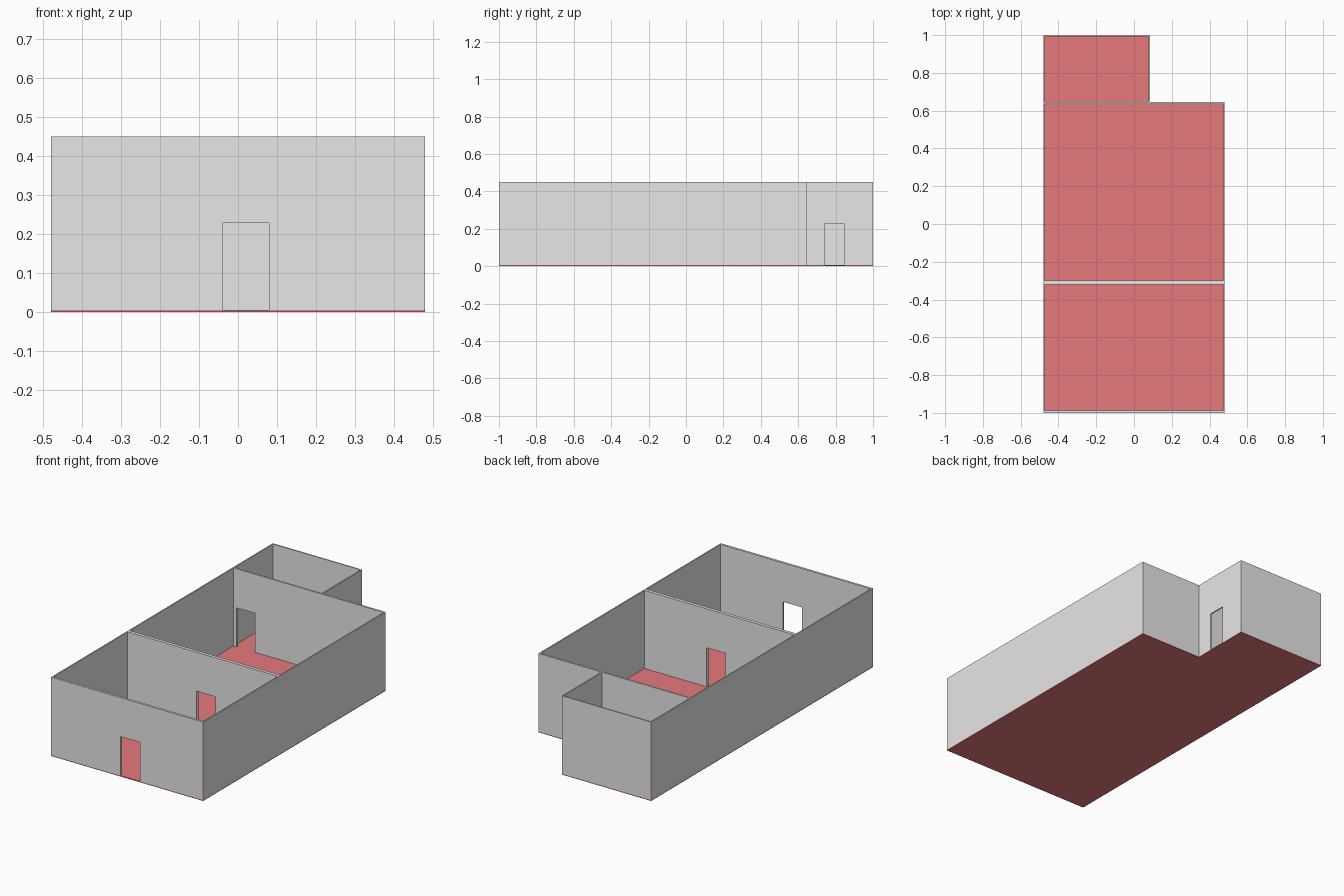
import bpy
import bmesh
from mathutils import Vector

cube = bpy.data.objects.get("Cube")
if cube:
    bpy.data.objects.remove(cube, do_unlink=True)


def make_material(name, rgb):
    mat = bpy.data.materials.new(name)
    mat.use_nodes = True
    mat.diffuse_color = (*rgb, 1)
    mat.node_tree.nodes["Principled BSDF"].inputs["Base Color"].default_value = (*rgb, 1)
    return mat


GREY = make_material("plaster grey", (0.8, 0.8, 0.8))
RED = make_material("floor red", (0.9, 0.22, 0.23))

# Overall plan
LEFT, RIGHT = 0.48, -0.48      # outer faces of the side walls
FRONT, BACK = -1.0, 1.0
MAIN_BACK = 0.646              # back of the two main rooms
ANNEX = 0.084                  # outer face of the annex side wall
FLOOR, TOP, DOOR_TOP = 0.005, 0.45, 0.228
THIN = 0.007


def extrude_outline(name, points, offset, mat):
    """Flat outline pushed along an offset into a solid."""
    bm = bmesh.new()
    face = bm.faces.new([bm.verts.new(p) for p in points])
    geom = bmesh.ops.extrude_face_region(bm, geom=[face])["geom"]
    verts = [v for v in geom if isinstance(v, bmesh.types.BMVert)]
    bmesh.ops.translate(bm, verts=verts, vec=Vector(offset))
    bmesh.ops.recalc_face_normals(bm, faces=bm.faces)
    mesh = bpy.data.meshes.new(name)
    bm.to_mesh(mesh)
    bm.free()
    mesh.materials.append(mat)
    obj = bpy.data.objects.new(name, mesh)
    bpy.context.collection.objects.link(obj)
    return obj


def wall(name, along, start, end, near, thick, door=None):
    """Upright wall running along x or y, with an optional doorway."""
    outline = [(start, FLOOR)]
    if door:
        a, b = door
        outline += [(a, FLOOR), (a, DOOR_TOP), (b, DOOR_TOP), (b, FLOOR)]
    outline += [(end, FLOOR), (end, TOP), (start, TOP)]
    if along == "x":
        points, offset = [(s, near, z) for s, z in outline], (0, thick, 0)
    else:
        points, offset = [(near, s, z) for s, z in outline], (thick, 0, 0)
    return extrude_outline(name, points, offset, GREY)


# L-shaped floor slab under all the rooms
plan = [(RIGHT, FRONT), (LEFT, FRONT), (LEFT, MAIN_BACK),
        (ANNEX, MAIN_BACK), (ANNEX, BACK), (RIGHT, BACK)]
extrude_outline("floor", [(x, y, 0) for x, y in plan], (0, 0, FLOOR), RED)

# Cross walls
front_thick, mid_thick, rear_thick = 0.013, 0.019, 0.011
inner_r, inner_l = RIGHT + THIN, LEFT - THIN
centre_door = (-0.04, 0.08)
wall("front_wall", "x", RIGHT, LEFT, FRONT, front_thick, centre_door)
wall("dividing_wall", "x", inner_r, inner_l, -0.319, mid_thick, centre_door)
wall("rear_room_wall", "x", inner_r, LEFT, MAIN_BACK - rear_thick, rear_thick, (-0.455, -0.337))
wall("annex_back_wall", "x", RIGHT, ANNEX, BACK - THIN, THIN)

# Long walls
wall("right_wall", "y", FRONT + front_thick, BACK - THIN, RIGHT, THIN)
wall("left_wall", "y", FRONT + front_thick, MAIN_BACK - rear_thick, inner_l, THIN)
wall("annex_left_wall", "y", MAIN_BACK, BACK - THIN, ANNEX - THIN, THIN, (0.742, 0.845))
